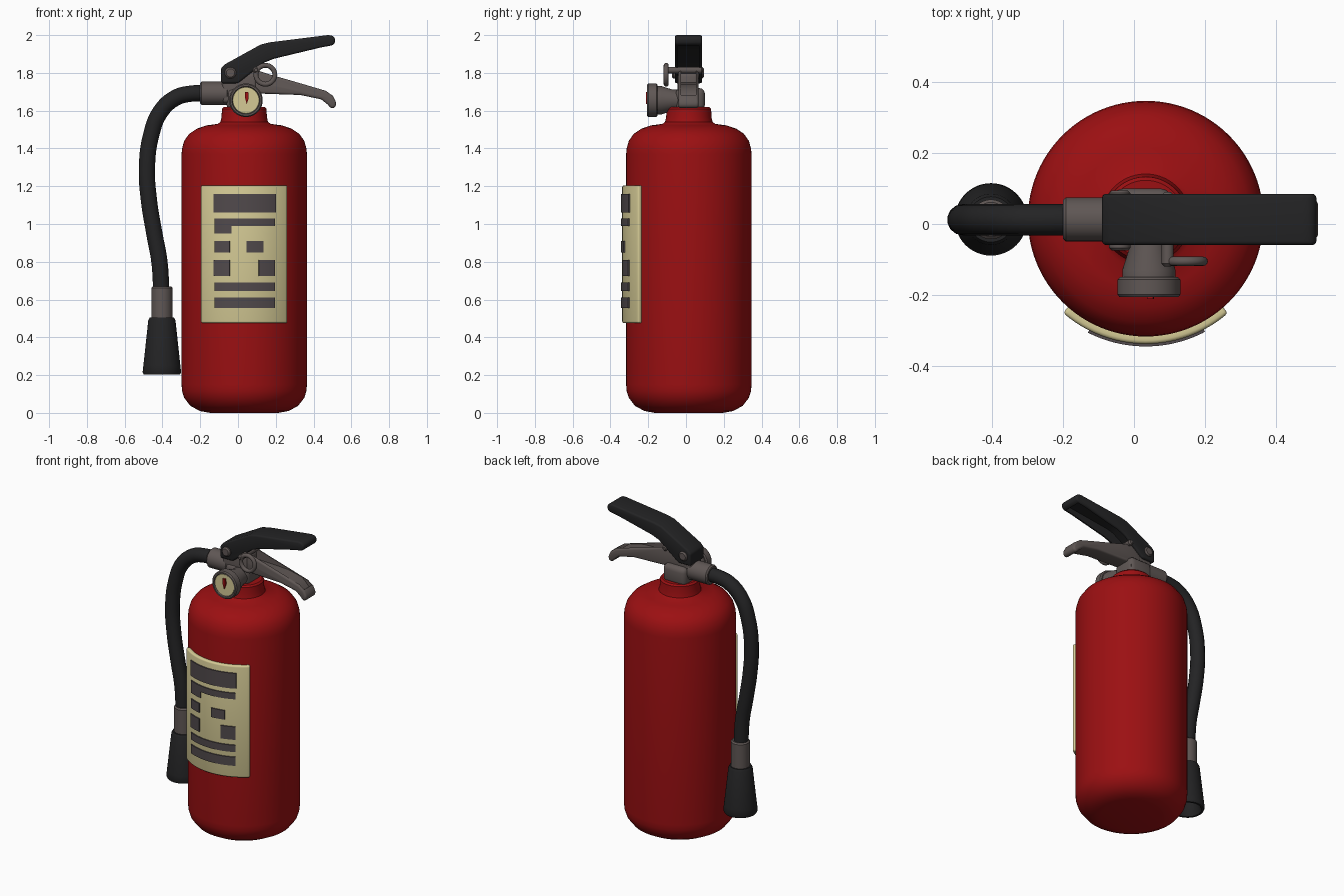
import bpy, bmesh, math
from mathutils import Matrix, Vector

if "Cube" in bpy.data.objects:
    bpy.data.objects.remove(bpy.data.objects["Cube"])


def material(name, rgb):
    m = bpy.data.materials.new(name)
    m.diffuse_color = (*rgb, 1)
    m.use_nodes = True
    m.node_tree.nodes["Principled BSDF"].inputs["Base Color"].default_value = m.diffuse_color
    return m


RED = material("red paint", (0.33, 0.005, 0.006))
BLACK = material("black rubber", (0.017, 0.017, 0.018))
GREY = material("grey metal", (0.115, 0.095, 0.09))
CREAM = material("cream label", (0.66, 0.59, 0.30))
INK = material("dark print", (0.082, 0.068, 0.072))

CX, CY = 0.033, 0.015      # tank axis
UP = Matrix()
FRONT = Matrix.Rotation(math.pi / 2, 4, 'X')     # local z -> -y
LEFT = Matrix.Rotation(-math.pi / 2, 4, 'Y')     # local z -> -x


def finish(ob, angle=35):
    """Apply modifiers and smooth, keeping hard edges."""
    bpy.ops.object.select_all(action='DESELECT')
    ob.select_set(True)
    bpy.context.view_layer.objects.active = ob
    bpy.ops.object.convert(target='MESH')
    bpy.ops.object.shade_smooth_by_angle(angle=math.radians(angle))
    return ob


def make(name, bm, mat):
    bmesh.ops.recalc_face_normals(bm, faces=bm.faces)
    me = bpy.data.meshes.new(name)
    bm.to_mesh(me)
    bm.free()
    ob = bpy.data.objects.new(name, me)
    bpy.context.collection.objects.link(ob)
    me.materials.append(mat)
    return ob


def bevel(ob, width, segments=3):
    b = ob.modifiers.new("bevel", 'BEVEL')
    b.width, b.segments, b.limit_method = width, segments, 'ANGLE'
    b.angle_limit = math.radians(30)
    return ob


def lathe(name, profile, centre, axis, mat, steps=48):
    """Spin (radius, height) points; height runs along the given axis."""
    bm = bmesh.new()
    vs = [bm.verts.new((r, 0, h)) for r, h in profile]
    es = [bm.edges.new(p) for p in zip(vs, vs[1:])]
    bmesh.ops.spin(bm, geom=vs + es, cent=(0, 0, 0), axis=(0, 0, 1),
                   angle=2 * math.pi, steps=steps, use_merge=True)
    bmesh.ops.remove_doubles(bm, verts=bm.verts, dist=1e-5)
    bmesh.ops.transform(bm, matrix=Matrix.Translation(centre) @ axis, verts=bm.verts)
    return finish(make(name, bm, mat))


def rod(name, r, h0, h1, centre, axis, mat, c=0.008):
    """Cylinder with chamfered ends."""
    return lathe(name, [(0, h0), (r - c, h0), (r, h0 + c), (r, h1 - c), (r - c, h1), (0, h1)],
                 centre, axis, mat, 32)


def prism(name, pts, y0, y1, mat):
    """Extrude an (x, z) outline across y."""
    bm = bmesh.new()
    f = bm.faces.new([bm.verts.new((x, y0, z)) for x, z in pts])
    g = bmesh.ops.extrude_face_region(bm, geom=[f])["geom"]
    bmesh.ops.translate(bm, vec=(0, y1 - y0, 0),
                        verts=[v for v in g if isinstance(v, bmesh.types.BMVert)])
    return make(name, bm, mat)


def box(name, lo, hi, mat, b=0.02):
    pts = [(lo[0], lo[2]), (hi[0], lo[2]), (hi[0], hi[2]), (lo[0], hi[2])]
    return finish(bevel(prism(name, pts, lo[1], hi[1], mat), b))


def channel_lever(name, pts, half, wall, dz, mat):
    """Lever with a trough cut by a shrunken, shifted copy of its outline."""
    mid = (min(p[0] for p in pts) + max(p[0] for p in pts)) / 2
    ob = bevel(prism(name, pts, 0.013 - half, 0.013 + half, mat), 0.014)
    cut = prism(name + "_cutter", [(mid + (x - mid) * 0.92, z + dz) for x, z in pts],
                0.013 - half + wall, 0.013 + half - wall, mat)
    cut.hide_render = True
    m = ob.modifiers.new("trough", 'BOOLEAN')
    m.operation, m.object, m.solver = 'DIFFERENCE', cut, 'EXACT'
    finish(ob)
    bpy.data.objects.remove(cut)
    return ob


def curved_plate(name, x0, x1, z0, z1, r0, r1, mat, b=0, n=24):
    """Plate wrapped around the front of the tank between two radii."""
    a0, a1 = (math.asin((x - CX) / r1) for x in (x0, x1))
    bm = bmesh.new()
    rings = []
    for i in range(n + 1):
        a = a0 + (a1 - a0) * i / n
        rings.append([bm.verts.new((CX + r * math.sin(a), CY - r * math.cos(a), z))
                      for r, z in ((r0, z0), (r1, z0), (r1, z1), (r0, z1))])
    for p, q in zip(rings, rings[1:]):
        for k in range(4):
            bm.faces.new((p[k], p[(k + 1) % 4], q[(k + 1) % 4], q[k]))
    bm.faces.new(rings[0])
    bm.faces.new(rings[-1])
    ob = make(name, bm, mat)
    return finish(bevel(ob, b) if b else ob)


# Tank with rounded base, shoulder and neck
lathe("tank", [(0, 0), (0.18, 0), (0.235, 0.01), (0.285, 0.037), (0.318, 0.08), (0.329, 0.115),
               (0.332, 0.15), (0.332, 1.37), (0.329, 1.40), (0.318, 1.44), (0.292, 1.477),
               (0.25, 1.505), (0.2, 1.522), (0.14, 1.53), (0.126, 1.54), (0.12, 1.565),
               (0.118, 1.61), (0.108, 1.62), (0, 1.62)], (CX, CY, 0), UP, RED, 96)

# Label and its printed blocks
curved_plate("label", -0.20, 0.265, 0.475, 1.205, 0.322, 0.353, CREAM, 0.01)
blocks = [(-0.13, 0.20, 1.06, 1.16), (-0.125, 0.195, 0.99, 1.03), (-0.125, -0.035, 0.95, 0.99),
          (-0.125, -0.045, 0.85, 0.91), (0.045, 0.135, 0.85, 0.91), (-0.13, -0.045, 0.725, 0.81),
          (0.11, 0.195, 0.725, 0.81), (-0.125, 0.195, 0.645, 0.69), (-0.125, 0.195, 0.555, 0.612)]
for i, b in enumerate(blocks):
    curved_plate(f"label_block_{i + 1}", *b, 0.351, 0.360, INK)

# Valve: block, upright lever mount, hose connector
box("valve_block", (-0.06, -0.055, 1.60), (0.105, 0.10, 1.72), GREY, 0.03)
box("lever_mount", (-0.085, -0.045, 1.64), (0.10, 0.065, 1.80), GREY)
rod("hose_connector", 0.062, 0.05, 0.20, (0, 0.013, 1.692), LEFT, GREY)

# Pressure gauge with stem, dial and needle
G = (0.042, 0, 1.655)
lathe("gauge_stem", [(0, -0.09), (0.055, -0.09), (0.056, 0.07), (0.075, 0.13), (0.075, 0.16), (0, 0.16)],
      G, FRONT, GREY)
lathe("gauge_case", [(0, 0.15), (0.082, 0.15), (0.089, 0.157), (0.089, 0.198), (0.083, 0.206),
                     (0.074, 0.206), (0.070, 0.196), (0, 0.196)], G, FRONT, GREY)
rod("gauge_dial", 0.070, 0.194, 0.200, G, FRONT, CREAM, 0.001)
prism("gauge_needle", [(0.036, 1.70), (0.054, 1.70), (0.056, 1.665), (0.046, 1.635), (0.038, 1.665)],
      -0.212, -0.199, RED)

# Upper lever (black, hollow below)
channel_lever("upper_lever", [(-0.09, 1.745), (-0.09, 1.825), (-0.07, 1.845), (0.12, 1.95), (0.17, 1.962),
                              (0.475, 2.0), (0.50, 1.998), (0.515, 1.982), (0.512, 1.955), (0.495, 1.945),
                              (0.44, 1.935), (0.19, 1.875), (0.14, 1.855), (0.05, 1.785), (0.0, 1.745)],
              0.072, 0.016, -0.028, BLACK)

# Lower lever (grey, grooved on top)
channel_lever("lower_lever", [(0.0, 1.70), (0.0, 1.78), (0.08, 1.82), (0.18, 1.788), (0.33, 1.745),
                              (0.465, 1.705), (0.503, 1.678), (0.52, 1.645), (0.518, 1.62), (0.495, 1.61),
                              (0.475, 1.632), (0.44, 1.66), (0.33, 1.683), (0.13, 1.69)],
              0.053, 0.014, 0.055, GREY)

# Pivot rivet, safety pin and pull ring
rod("pivot_rivet", 0.03, -0.095, 0.075, (-0.04, 0, 1.80), FRONT, GREY)
rod("safety_pin", 0.017, -0.09, 0.12, (0.095, 0, 1.815), FRONT, GREY)
bpy.ops.mesh.primitive_torus_add(location=(0.145, -0.105, 1.79), rotation=(math.pi / 2, 0, 0),
                                 major_radius=0.05, minor_radius=0.013,
                                 major_segments=40, minor_segments=12)
ring = bpy.context.object
ring.name = "pull_ring"
ring.data.materials.append(GREY)
finish(ring)

# Hose swept along a curve
path = [(-0.17, 1.692), (-0.25, 1.69), (-0.33, 1.668), (-0.41, 1.595), (-0.46, 1.47), (-0.482, 1.30),
        (-0.472, 1.13), (-0.443, 0.95), (-0.416, 0.80), (-0.405, 0.62)]
cu = bpy.data.curves.new("hose", 'CURVE')
cu.dimensions = '3D'
cu.bevel_depth, cu.bevel_resolution, cu.resolution_u, cu.use_fill_caps = 0.044, 5, 8, True
sp = cu.splines.new('BEZIER')
sp.bezier_points.add(len(path) - 1)
for p, (x, z) in zip(sp.bezier_points, path):
    p.co = Vector((x, 0.012, z))
    p.handle_left_type = p.handle_right_type = 'AUTO'
hose = bpy.data.objects.new("hose", cu)
bpy.context.collection.objects.link(hose)
cu.materials.append(BLACK)
finish(hose)

# Nozzle collar and flared horn, open at the bottom
N = (-0.403, 0.013, 0)
rod("nozzle_collar", 0.056, 0.49, 0.67, N, UP, GREY)
lathe("nozzle_horn", [(0, 0.30), (0.06, 0.29), (0.078, 0.21), (0.084, 0.202), (0.096, 0.202),
                      (0.102, 0.215), (0.098, 0.25), (0.072, 0.49), (0.064, 0.505), (0, 0.505)],
      N, UP, BLACK)
